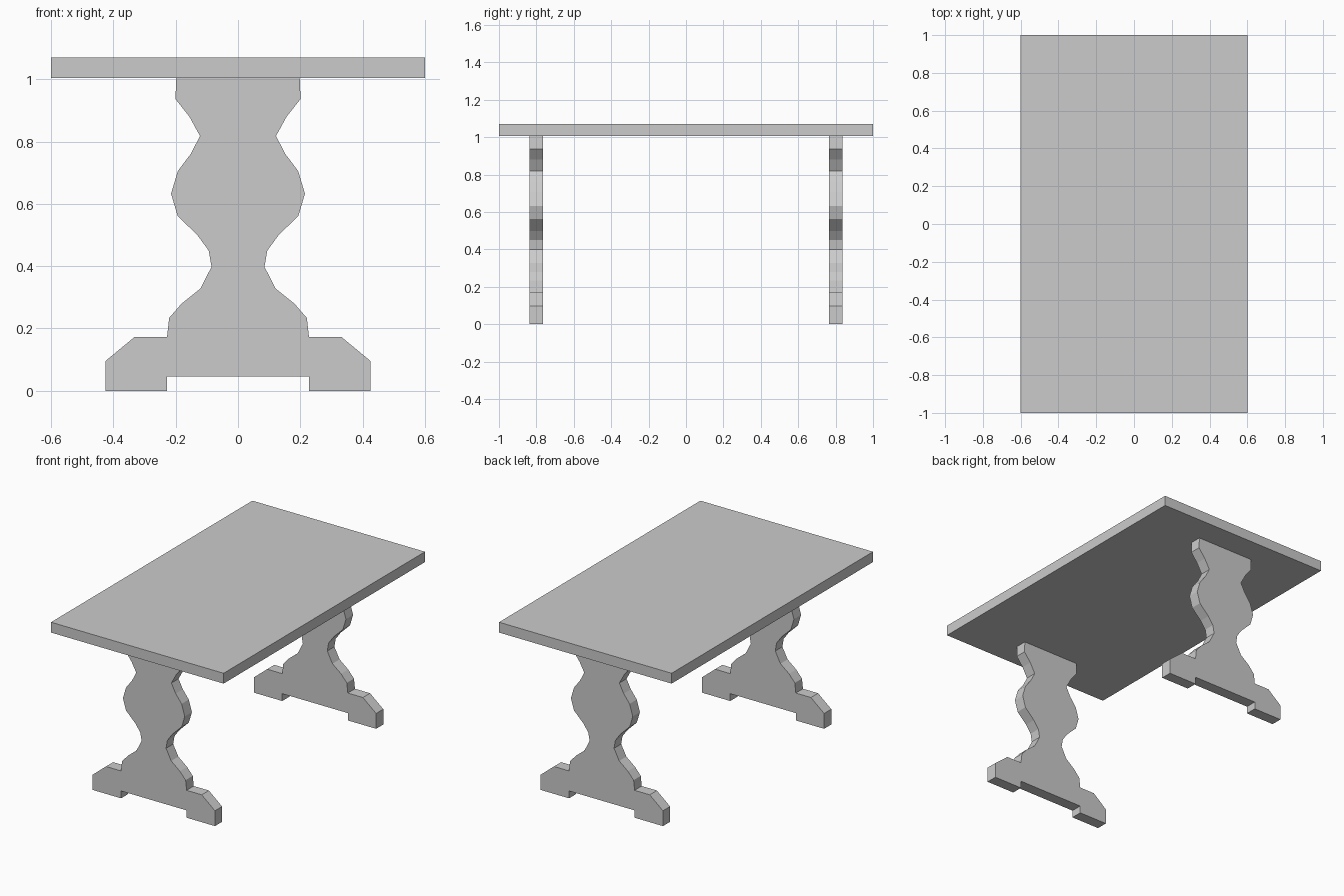
import bpy, bmesh

if "Cube" in bpy.data.objects:
    bpy.data.objects.remove(bpy.data.objects["Cube"])

grey = bpy.data.materials.new("plain_grey")
grey.diffuse_color = (0.6, 0.6, 0.6, 1)
grey.use_nodes = True
grey.node_tree.nodes["Principled BSDF"].inputs["Base Color"].default_value = grey.diffuse_color


def make_object(name, bm):
    bmesh.ops.recalc_face_normals(bm, faces=bm.faces)
    mesh = bpy.data.meshes.new(name)
    bm.to_mesh(mesh)
    bm.free()
    mesh.materials.append(grey)
    obj = bpy.data.objects.new(name, mesh)
    bpy.context.collection.objects.link(obj)
    return obj


def extruded(name, outline, y0, y1):
    """Extrude an (x, z) outline from y0 to y1."""
    bm = bmesh.new()
    face = bm.faces.new([bm.verts.new((x, y0, z)) for x, z in outline])
    ext = bmesh.ops.extrude_face_region(bm, geom=[face])
    verts = [v for v in ext["geom"] if isinstance(v, bmesh.types.BMVert)]
    bmesh.ops.translate(bm, verts=verts, vec=(0, y1 - y0, 0))
    return make_object(name, bm)


# Table top slab
extruded("table_top", [(-0.6, 1.005), (0.6, 1.005), (0.6, 1.07), (-0.6, 1.07)], -1, 1)

# Right half of the scrolled trestle, from top to foot, mirrored for the left
half = [(0.198, 1.005), (0.201, 0.937), (0.156, 0.88), (0.122, 0.818),
        (0.152, 0.76), (0.193, 0.706), (0.215, 0.633), (0.194, 0.562),
        (0.129, 0.498), (0.094, 0.45), (0.085, 0.398), (0.121, 0.328),
        (0.181, 0.28), (0.221, 0.234), (0.228, 0.172), (0.333, 0.172),
        (0.425, 0.096), (0.425, 0), (0.228, 0), (0.228, 0.046)]
outline = half + [(-x, z) for x, z in reversed(half)]

# Front and back trestle legs
extruded("front_trestle", outline, -0.836, -0.765)
extruded("back_trestle", outline, 0.765, 0.836)
